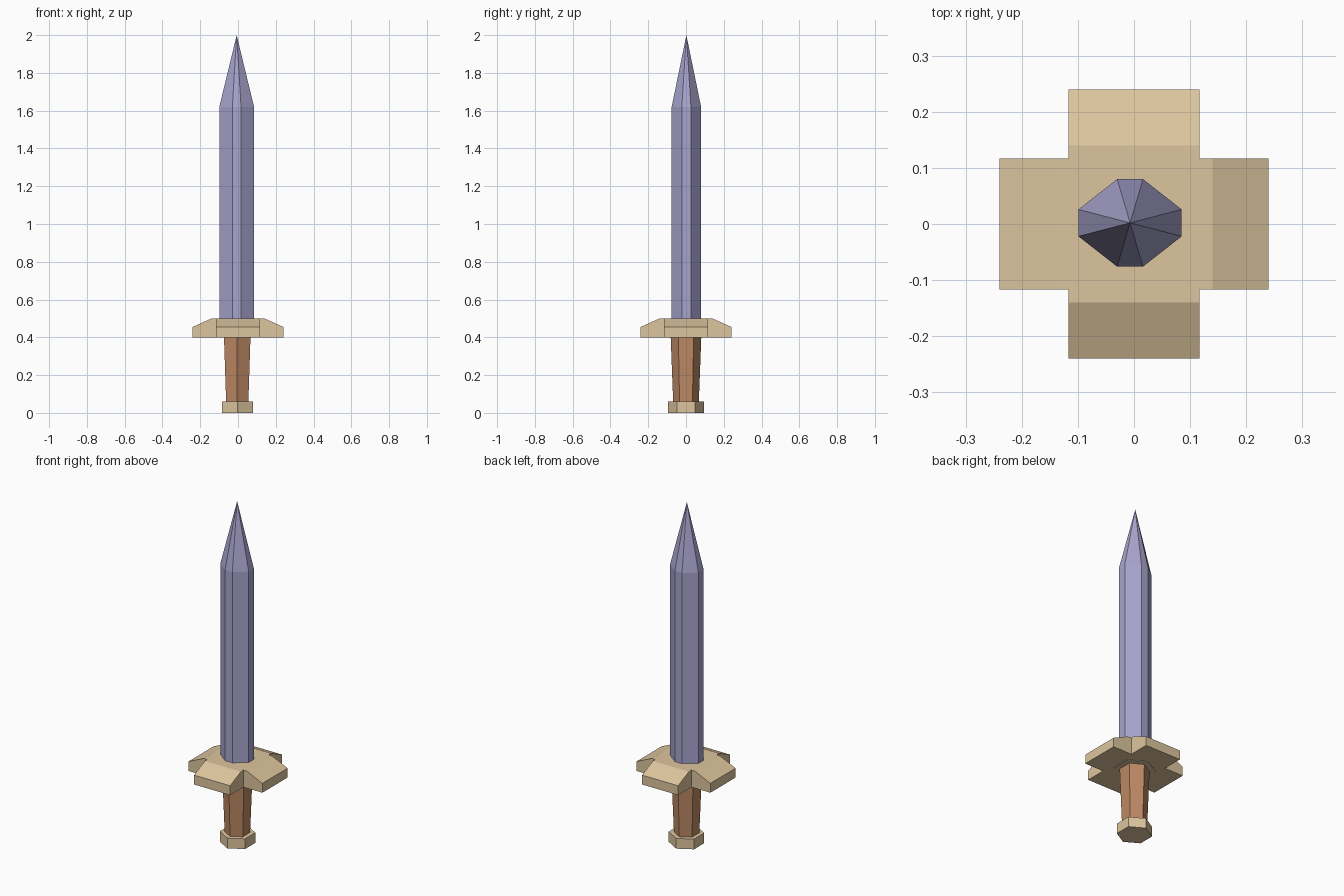
import bpy
import bmesh
from math import sin, cos, pi
from mathutils import Matrix, Vector

cube = bpy.data.objects.get("Cube")
if cube:
    bpy.data.objects.remove(cube, do_unlink=True)


def material(name, color):
    mat = bpy.data.materials.new(name)
    mat.use_nodes = True
    mat.diffuse_color = (*color, 1)
    mat.node_tree.nodes["Principled BSDF"].inputs["Base Color"].default_value = (*color, 1)
    return mat


steel = material("violet steel", (0.39, 0.37, 0.61))
brass = material("pale brass", (0.72, 0.56, 0.34))
wood = material("brown wood", (0.51, 0.25, 0.13))


def finish(bm, name, mat):
    bmesh.ops.remove_doubles(bm, verts=bm.verts, dist=0.0005)
    bmesh.ops.recalc_face_normals(bm, faces=bm.faces)
    mesh = bpy.data.meshes.new(name)
    bm.to_mesh(mesh)
    bm.free()
    mesh.materials.append(mat)
    obj = bpy.data.objects.new(name, mesh)
    bpy.context.collection.objects.link(obj)
    return obj


def loft(name, outline, levels, center, mat):
    """Stack scaled copies of an outline; a scale of 0 closes to a point."""
    bm = bmesh.new()
    rings = [[bm.verts.new((center[0] + x * s, center[1] + y * s, z)) for x, y in outline]
             for z, s in levels]
    n = len(outline)
    for low, high in zip(rings, rings[1:]):
        for i in range(n):
            j = (i + 1) % n
            bm.faces.new((low[i], low[j], high[j], high[i]))
    bm.faces.new(rings[0][::-1])
    if levels[-1][1] > 0:
        bm.faces.new(rings[-1])
    else:
        bmesh.ops.remove_doubles(bm, verts=rings[-1], dist=0.001)
    return finish(bm, name, mat)


# Hexagon with its corners at front and back
hexagon = [(sin(i * pi / 3), -cos(i * pi / 3)) for i in range(6)]

# Pommel, tapered grip and thin collar under the guard
loft("pommel", hexagon, [(0, 0.095), (0.06, 0.095)], (-0.003, 0), brass)
loft("grip", hexagon, [(0.06, 0.068), (0.4, 0.081)], (-0.004, 0), wood)
loft("collar", hexagon, [(0.398, 0.115), (0.41, 0.115)], (-0.003, 0), brass)

# Faceted blade with a pointed tip
blade_outline = [(0.092, -0.024), (0.092, 0.024), (0.023, 0.078), (-0.023, 0.078),
                 (-0.092, 0.024), (-0.092, -0.024), (-0.023, -0.078), (0.023, -0.078)]
loft("blade", blade_outline, [(0.495, 1), (1.62, 1), (2, 0)], (-0.007, 0.002), steel)

# Cross-shaped guard: a centre square with four bevelled arms
bm = bmesh.new()
w = 0.117
arm_profile = [(w, 0.4), (0.24, 0.4), (0.24, 0.455), (0.14, 0.5), (w, 0.5)]
for k in range(4):
    turn = Matrix.Rotation(k * pi / 2, 3, 'Z')
    near, far = [[bm.verts.new(turn @ Vector((x, side, z))) for x, z in arm_profile]
                 for side in (-w, w)]
    bm.faces.new(near)
    bm.faces.new(far[::-1])
    for i in range(len(arm_profile) - 1):
        bm.faces.new((near[i], far[i], far[i + 1], near[i + 1]))
for z in (0.4, 0.5):
    bm.faces.new([bm.verts.new((x, y, z)) for x, y in ((-w, -w), (w, -w), (w, w), (-w, w))])
finish(bm, "cross_guard", brass)
